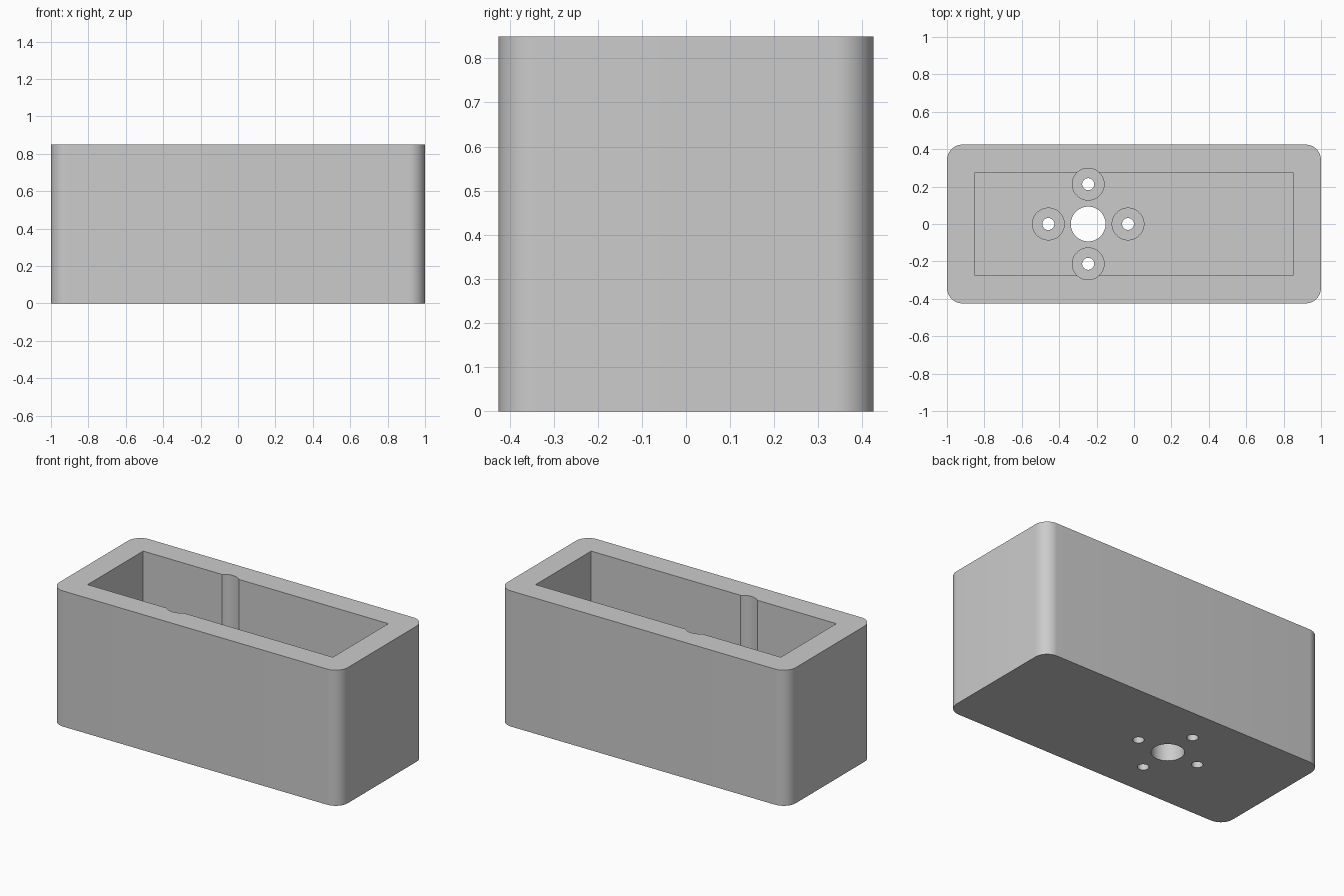
import bpy, bmesh
from mathutils import Matrix, Vector

cube = bpy.data.objects.get("Cube")
if cube:
    bpy.data.objects.remove(cube, do_unlink=True)

HEIGHT = 0.85
FLOOR = 0.15
SEAT = 0.075          # floor left under each screw head
CENTRE_X = -0.245     # middle of the hole pattern
PITCH = 0.213

grey = bpy.data.materials.new("Light grey")
grey.use_nodes = True
grey.diffuse_color = (0.6, 0.6, 0.6, 1)
grey.node_tree.nodes["Principled BSDF"].inputs["Base Color"].default_value = (0.6, 0.6, 0.6, 1)


def make_object(name, bm):
    mesh = bpy.data.meshes.new(name)
    bm.to_mesh(mesh)
    bm.free()
    obj = bpy.data.objects.new(name, mesh)
    bpy.context.collection.objects.link(obj)
    mesh.materials.append(grey)
    return obj


def block(name, x, y, z0, z1, corner=0):
    bm = bmesh.new()
    bmesh.ops.create_cube(bm, size=1, matrix=Matrix.Translation((0, 0, (z0 + z1) / 2))
                          @ Matrix.Diagonal((x, y, z1 - z0, 1)))
    if corner:
        upright = [e for e in bm.edges
                   if abs(e.verts[0].co.z - e.verts[1].co.z) > 0.1]
        bmesh.ops.bevel(bm, geom=upright, offset=corner, segments=12,
                        profile=0.5, affect='EDGES')
    return make_object(name, bm)


def cylinder(name, x, y, radius, z0, z1):
    bm = bmesh.new()
    bmesh.ops.create_cone(bm, cap_ends=True, segments=64, radius1=radius, radius2=radius,
                          depth=z1 - z0, matrix=Matrix.Translation((x, y, (z0 + z1) / 2)))
    return make_object(name, bm)


# Rounded housing, then the cutters for the cavity and the holes
housing = block("housing", 2, 0.85, 0, HEIGHT, corner=0.085)
cutters = [block("cavity_cutter", 1.7, 0.55, FLOOR, HEIGHT + 0.1),
           cylinder("shaft_hole_cutter", CENTRE_X, 0, 0.093, -0.1, FLOOR + 0.1)]
for dx, dy in ((1, 0), (0, 1), (-1, 0), (0, -1)):
    x, y = CENTRE_X + dx * PITCH, dy * PITCH
    # Counterbores run to the rim, so two of them groove the long walls
    cutters.append(cylinder("counterbore_cutter", x, y, 0.085, SEAT, HEIGHT + 0.15))
    cutters.append(cylinder("screw_hole_cutter", x, y, 0.032, -0.1, SEAT + 0.1))

for cutter in cutters:
    cutter.hide_render = True
    mod = housing.modifiers.new(cutter.name, 'BOOLEAN')
    mod.operation = 'DIFFERENCE'
    mod.solver = 'EXACT'
    mod.object = cutter

# Bake the cuts and discard the cutters
bpy.context.view_layer.update()
evaluated = housing.evaluated_get(bpy.context.evaluated_depsgraph_get())
result = bpy.data.meshes.new_from_object(evaluated)
housing.modifiers.clear()
housing.data = result
for cutter in cutters:
    bpy.data.objects.remove(cutter, do_unlink=True)
result.materials.clear()
result.materials.append(grey)
for face in result.polygons:
    face.material_index = 0

# Smooth corners and bores, crisp edges elsewhere
bpy.ops.object.select_all(action='DESELECT')
housing.select_set(True)
bpy.context.view_layer.objects.active = housing
bpy.ops.object.shade_smooth_by_angle()
